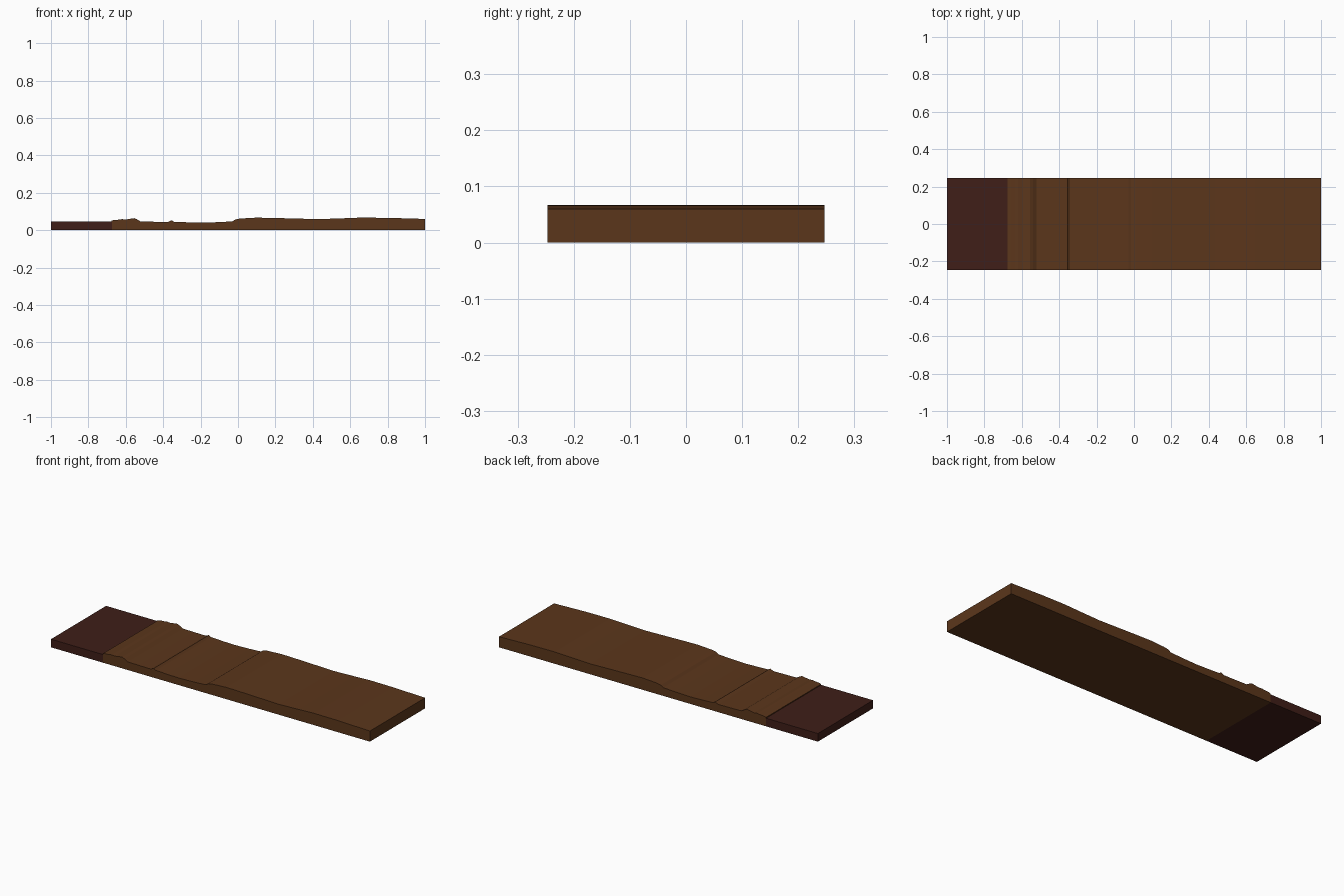
import bpy

if "Cube" in bpy.data.objects:
    bpy.data.objects.remove(bpy.data.objects["Cube"])

HALF_WIDTH = 0.247


def material(name, rgb):
    m = bpy.data.materials.new(name)
    m.diffuse_color = (*rgb, 1)
    m.use_nodes = True
    m.node_tree.nodes["Principled BSDF"].inputs["Base Color"].default_value = m.diffuse_color
    return m


def extrude_profile(name, profile, mat):
    """Extrude a closed xz outline across the full width in y."""
    n = len(profile)
    verts = [(x, y, z) for y in (-HALF_WIDTH, HALF_WIDTH) for x, z in profile]
    faces = [tuple(range(n)), tuple(reversed(range(n, 2 * n)))]
    faces += [(i, i + n, (i + 1) % n + n, (i + 1) % n) for i in range(n)]
    mesh = bpy.data.meshes.new(name)
    mesh.from_pydata(verts, [], faces)
    mesh.materials.append(mat)
    obj = bpy.data.objects.new(name, mesh)
    bpy.context.collection.objects.link(obj)
    return obj


brown = material("brown_earth", (0.105, 0.037, 0.011))
maroon = material("dark_maroon", (0.050, 0.013, 0.009))

# Flat dark slab at the left end
extrude_profile("dark_end_slab",
                [(-1, 0), (-0.675, 0), (-0.675, 0.046), (-1, 0.046)], maroon)

# Undulating ground strip, surface listed from left to right
surface = [(-0.675, 0.051), (-0.66, 0.055), (-0.635, 0.056), (-0.62, 0.059),
           (-0.60, 0.057), (-0.575, 0.061), (-0.555, 0.064), (-0.54, 0.058),
           (-0.52, 0.046), (-0.45, 0.045), (-0.375, 0.044), (-0.355, 0.053),
           (-0.343, 0.045), (-0.27, 0.042), (-0.20, 0.040), (-0.10, 0.043),
           (-0.03, 0.047), (-0.015, 0.057), (0.01, 0.062), (0.10, 0.067),
           (0.20, 0.065), (0.43, 0.059), (0.55, 0.063), (0.65, 0.067),
           (0.80, 0.066), (1.0, 0.060)]
extrude_profile("ground_strip",
                [(-0.675, 0), (1, 0)] + surface[::-1], brown)
